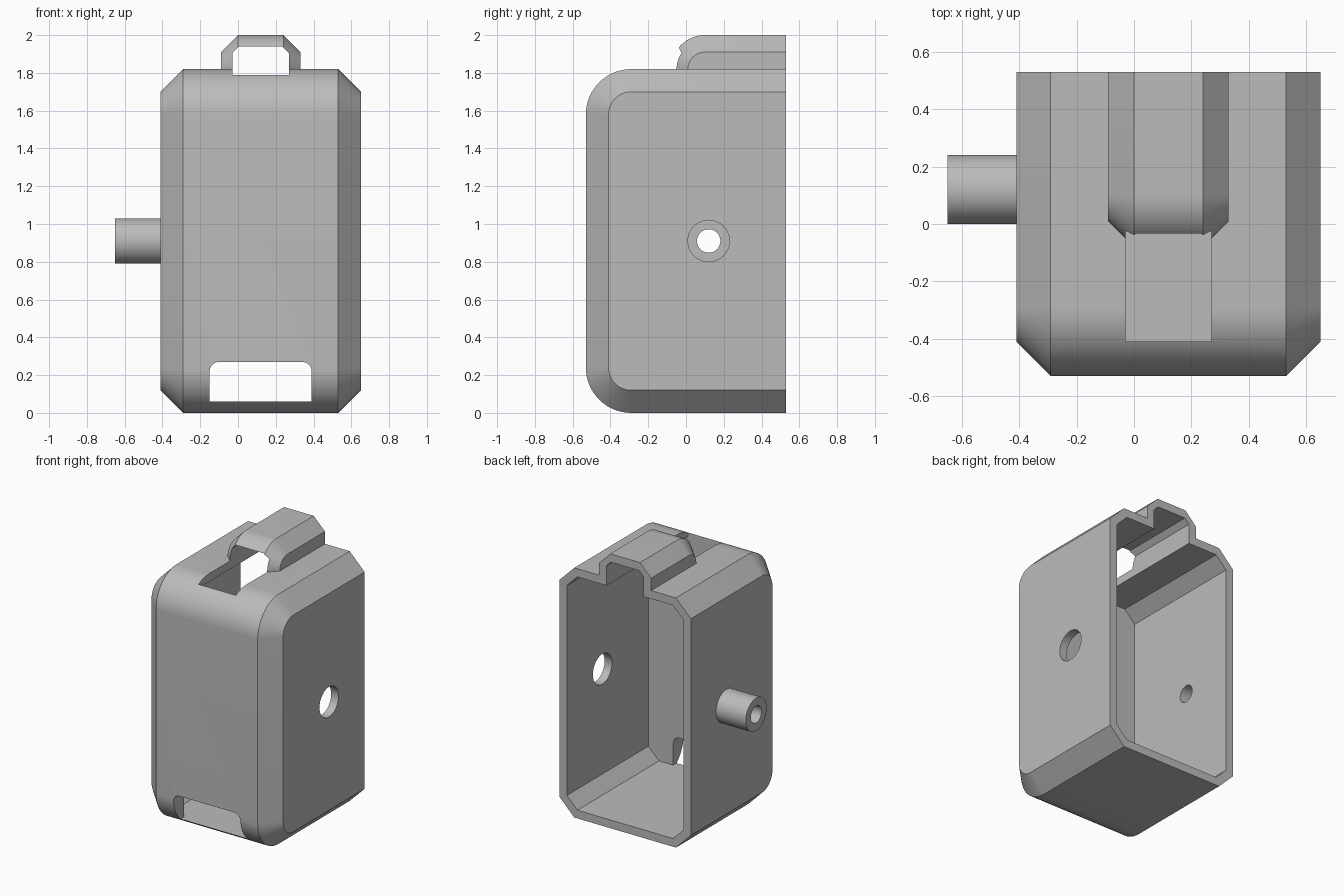
import bpy, bmesh
from math import sin, cos, pi
from mathutils import Vector

if "Cube" in bpy.data.objects:
    bpy.data.objects.remove(bpy.data.objects["Cube"])

BACK = 0.53

grey = bpy.data.materials.new("plain_grey")
grey.use_nodes = True
colour = (0.5, 0.5, 0.5, 1)
grey.diffuse_color = colour
grey.node_tree.nodes["Principled BSDF"].inputs["Base Color"].default_value = colour


def arc(cu, cv, r, start, end, steps=16):
    """Points of an arc, angles in quarter turns."""
    angles = [(start + (end - start) * i / steps) * pi / 2 for i in range(steps + 1)]
    return [(cu + r * cos(a), cv + r * sin(a)) for a in angles]


def loft(name, rings):
    """Closed solid through matching rings of points."""
    bm = bmesh.new()
    loops = [[bm.verts.new(p) for p in ring] for ring in rings]
    n = len(loops[0])
    for a, b in zip(loops, loops[1:]):
        for i in range(n):
            j = (i + 1) % n
            bm.faces.new((a[i], a[j], b[j], b[i]))
    bm.faces.new(loops[0])
    bm.faces.new(loops[-1])
    bmesh.ops.recalc_face_normals(bm, faces=bm.faces)
    mesh = bpy.data.meshes.new(name)
    bm.to_mesh(mesh)
    bm.free()
    mesh.materials.append(grey)
    obj = bpy.data.objects.new(name, mesh)
    bpy.context.collection.objects.link(obj)
    return obj


def bevelled(name, x0, x1, chamfer, outline):
    """Side outline swept along x, shrunk by the chamfer at both ends."""
    stations = [(x0, chamfer), (x0 + chamfer, 0), (x1 - chamfer, 0), (x1, chamfer)]
    return loft(name, [[(x, y, z) for y, z in outline(d)] for x, d in stations])


def prism_y(name, profile, y0, y1):
    return loft(name, [[(x, y, z) for x, z in profile] for y in (y0, y1)])


def cylinder_x(name, r, x0, x1):
    circle = arc(0.12, 0.91, r, 0, 4, 48)[:-1]
    return loft(name, [[(x, y, z) for y, z in circle] for x in (x0, x1)])


def combine(target, tool, operation):
    mod = target.modifiers.new(operation.lower(), 'BOOLEAN')
    mod.operation = operation
    mod.solver = 'EXACT'
    mod.object = tool
    graph = bpy.context.evaluated_depsgraph_get()
    mesh = bpy.data.meshes.new_from_object(target.evaluated_get(graph))
    target.modifiers.clear()
    target.data = mesh
    bpy.data.objects.remove(tool)


# Outer case: rounded front corners, chamfered sides
def case_outline(d):
    r = 0.24 - d
    return ([(BACK, d)] + arc(-0.29, 0.24, r, 3, 2)
            + arc(-0.29, 1.58, r, 2, 1) + [(BACK, 1.82 - d)])


# Raised channel on the top
def channel_outline(d):
    r = 0.18 - d
    return [(BACK, 1.79), (0.1 - r, 1.79)] + arc(0.1, 1.82, r, 2, 1) + [(BACK, 2 - d)]


case = bevelled("case", -0.41, 0.65, 0.12, case_outline)
combine(case, bevelled("channel", -0.09, 0.33, 0.09, channel_outline), 'UNION')

# Side peg
combine(case, cylinder_x("peg", 0.12, -0.65, -0.38), 'UNION')

# Inner cavity with the channel, mirrored about the case centre line
half = [(0.385, 0.06), (0.47, 0.145), (0.47, 1.675), (0.385, 1.76),
        (0.15, 1.76), (0.15, 1.905), (0.115, 1.94)]
mid = 0.12
cavity = [(mid + x, z) for x, z in half] + [(mid - x, z) for x, z in reversed(half)]
combine(case, prism_y("cavity", cavity, -0.41, 0.7), 'DIFFERENCE')

# Front slot with rounded upper corners
slot = ([(-0.15, 0.06), (0.39, 0.06)] + arc(0.34, 0.22, 0.05, 0, 1, 8)
        + arc(-0.10, 0.22, 0.05, 1, 2, 8))
combine(case, prism_y("slot", slot, -0.7, -0.3), 'DIFFERENCE')

# Peg bore and opposite side hole
combine(case, cylinder_x("bore", 0.062, -0.8, -0.2), 'DIFFERENCE')
combine(case, cylinder_x("side_hole", 0.11, 0.4, 0.8), 'DIFFERENCE')

# Smooth curved faces, keep edges sharp
bpy.ops.object.select_all(action='DESELECT')
case.select_set(True)
bpy.context.view_layer.objects.active = case
bpy.ops.object.shade_smooth_by_angle(angle=pi / 9)
